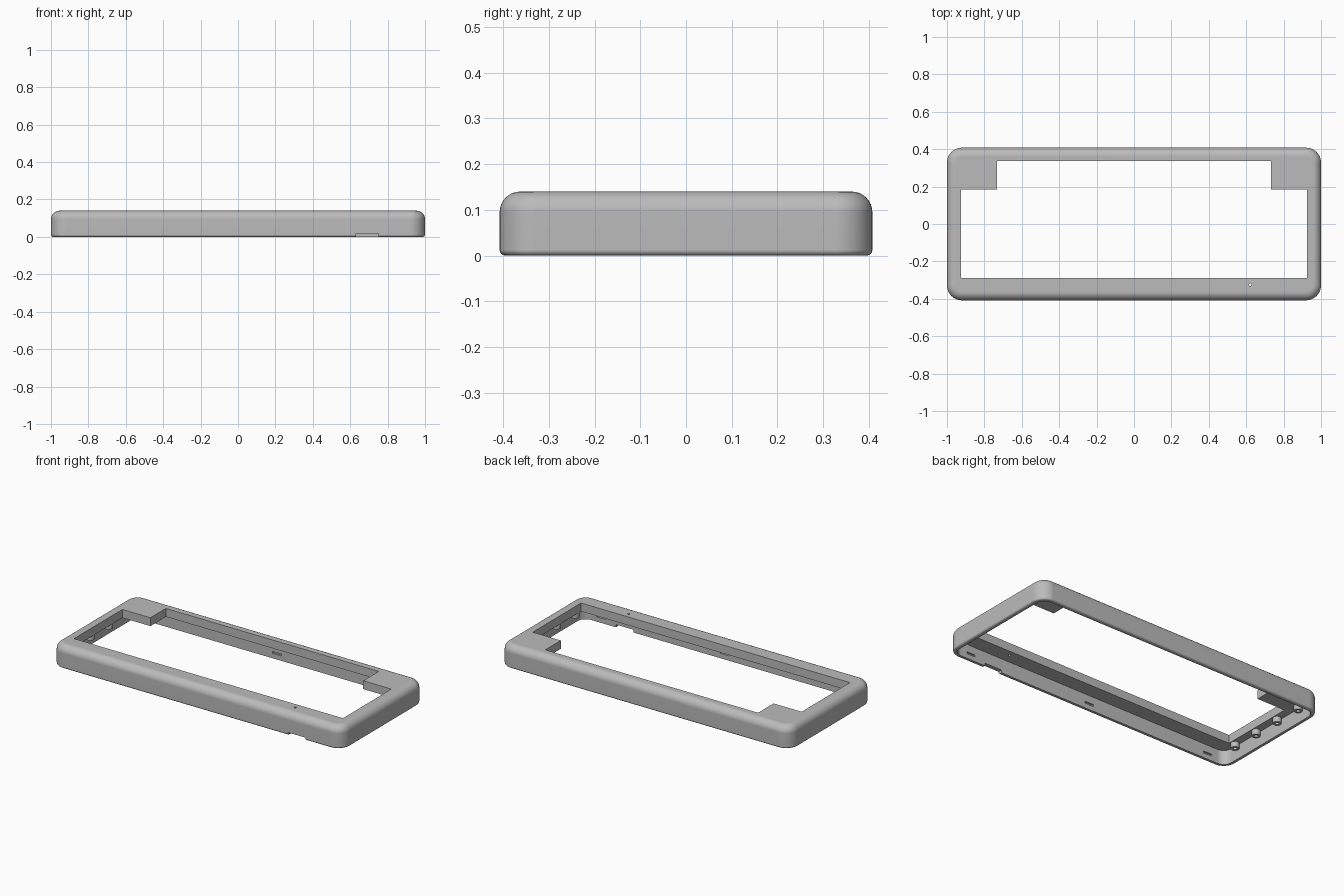
import bpy
import bmesh
from math import pi, sin, cos, radians

default = bpy.data.objects.get("Cube")
if default:
    bpy.data.objects.remove(default, do_unlink=True)

HX, HY, H = 1.0, 0.408, 0.14      # outer half sizes and height
WALL, PLATE_Z = 0.025, 0.088      # wall thickness, underside of top plate

grey = bpy.data.materials.new("plain grey")
grey.use_nodes = True
grey.diffuse_color = (0.5, 0.5, 0.5, 1)
grey.node_tree.nodes["Principled BSDF"].inputs["Base Color"].default_value = (0.5, 0.5, 0.5, 1)


def rounded_rect(hx, hy, r, n=10):
    pts = []
    for k, (sx, sy) in enumerate([(1, 1), (-1, 1), (-1, -1), (1, -1)]):
        for i in range(n + 1):
            a = pi / 2 * (k + i / n)
            pts.append((sx * (hx - r) + r * cos(a), sy * (hy - r) + r * sin(a)))
    return pts


def loft(name, layers):
    """Solid through a stack of (outline, z) layers."""
    bm = bmesh.new()
    rings = [[bm.verts.new((x, y, z)) for x, y in pts] for pts, z in layers]
    for a, b in zip(rings, rings[1:]):
        for i in range(len(a)):
            j = (i + 1) % len(a)
            bm.faces.new((a[i], a[j], b[j], b[i]))
    bm.faces.new(rings[0][::-1])
    bm.faces.new(rings[-1])
    bmesh.ops.recalc_face_normals(bm, faces=bm.faces)
    mesh = bpy.data.meshes.new(name)
    bm.to_mesh(mesh)
    bm.free()
    obj = bpy.data.objects.new(name, mesh)
    bpy.context.collection.objects.link(obj)
    mesh.materials.append(grey)
    return obj


def prism(name, pts, z0, z1):
    return loft(name, [(pts, z0), (pts, z1)])


def box(name, x0, x1, y0, y1, z0, z1):
    return prism(name, [(x0, y0), (x1, y0), (x1, y1), (x0, y1)], z0, z1)


def circle(x, y, r, n=20):
    return [(x + r * cos(2 * pi * i / n), y + r * sin(2 * pi * i / n)) for i in range(n)]


def activate(obj):
    bpy.ops.object.select_all(action='DESELECT')
    obj.select_set(True)
    bpy.context.view_layer.objects.active = obj


def cut(obj, cutter):
    cutter.hide_render = True
    mod = obj.modifiers.new("cut", 'BOOLEAN')
    mod.operation, mod.solver, mod.object = 'DIFFERENCE', 'EXACT', cutter
    activate(obj)
    bpy.ops.object.modifier_apply(modifier=mod.name)
    bpy.data.objects.remove(cutter, do_unlink=True)


def smooth(obj):
    activate(obj)
    bpy.ops.object.shade_smooth_by_angle(angle=radians(35))


# Outer shell: rounded box with a small bottom fillet and a large top fillet
CORNER, TOP_R, BOTTOM_R = 0.08, 0.045, 0.012
profile = []
for i in range(5):
    a = pi / 2 * i / 4
    profile.append((BOTTOM_R * (1 - sin(a)), BOTTOM_R * (1 - cos(a))))
for i in range(9):
    a = pi / 2 * i / 8
    profile.append((TOP_R * (1 - cos(a)), H - TOP_R * (1 - sin(a))))
case = loft("case_frame", [(rounded_rect(HX - d, HY - d, CORNER - d), z) for d, z in profile])

# Hollow underside
cut(case, prism("cavity", rounded_rect(HX - WALL, HY - WALL, CORNER - WALL), -0.1, PLATE_Z))

# Stepped opening through the top plate
half = [(0.925, -0.29), (0.925, 0.185), (0.732, 0.185), (0.732, 0.337)]
opening = half + [(-x, y) for x, y in reversed(half)]
cut(case, prism("opening", opening, -0.1, 0.3))

# Cable notch in the front wall and pin hole in the top
cut(case, box("notch", 0.63, 0.75, -0.5, -0.36, -0.1, 0.017))
cut(case, prism("pin_hole", circle(0.622, -0.325, 0.007), 0.05, 0.3))

# Shallow snap slots inside the front and back walls
for side in (-1, 1):
    inner = HY - WALL
    y0, y1 = sorted((side * (inner - 0.01), side * (inner + 0.01)))
    for x in (-0.85, 0, 0.85):
        cut(case, box("slot", x - 0.03, x + 0.03, y0, y1, 0.03, 0.042))
smooth(case)
weighted = case.modifiers.new("weighted normals", 'WEIGHTED_NORMAL')
weighted.keep_sharp = True

# Screw bosses under the plate along both ends
for side, label in ((1, "left"), (-1, "right")):
    for i in range(4):
        x, y = side * 0.952, -0.27 + 0.18 * i
        boss = prism(f"{label}_boss_{i + 1}", circle(x, y, 0.024), 0.055, PLATE_Z + 0.005)
        cut(boss, prism("boss_hole", circle(x, y, 0.011), 0, PLATE_Z - 0.005))
        smooth(boss)
